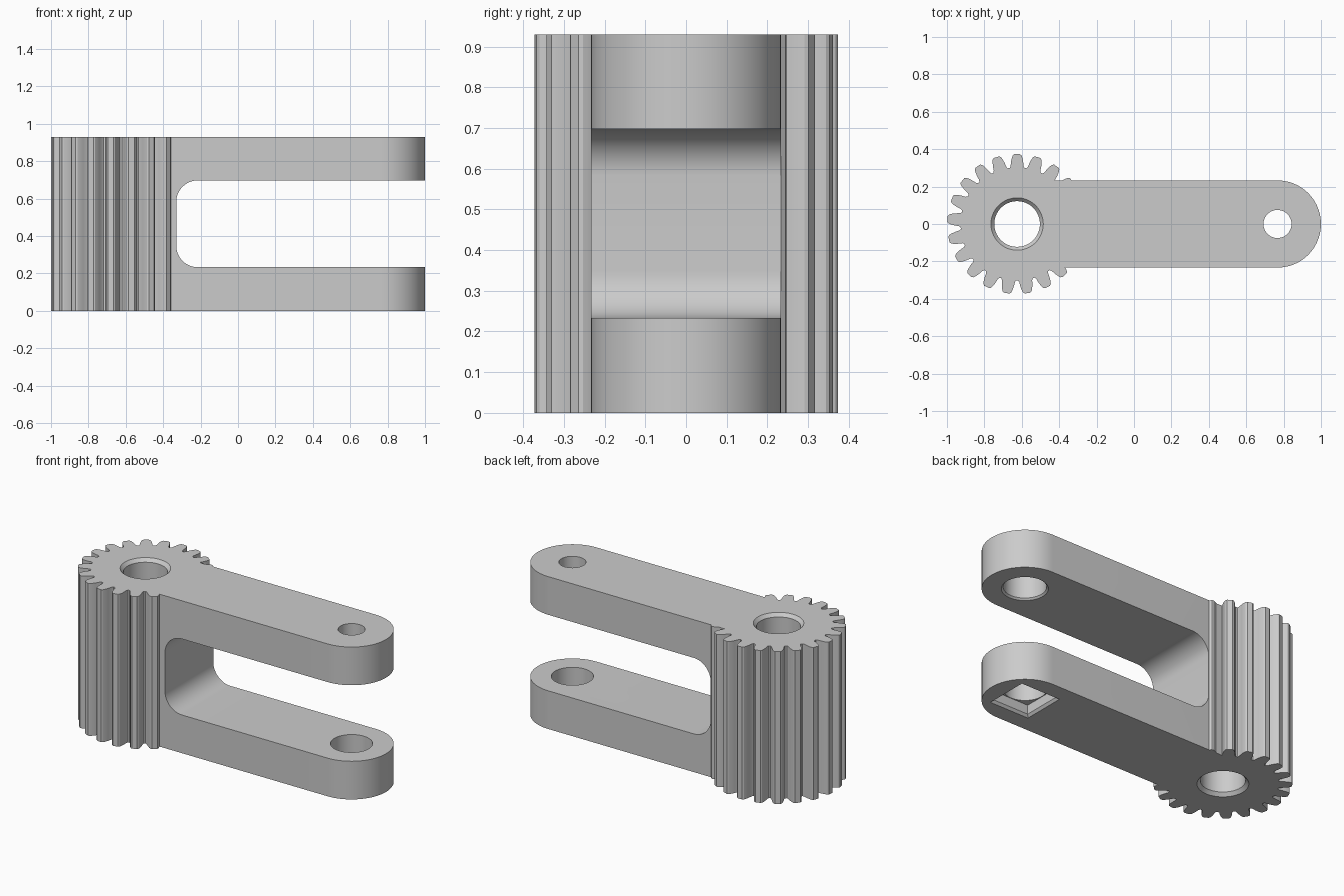
import bpy, bmesh
from math import sin, cos, pi, sqrt

HEIGHT = 0.93
GEAR_X, PIN_X = -0.625, 0.767
ARM_R = 0.233
ARM_T = 0.233
TEETH = 21

if "Cube" in bpy.data.objects:
    bpy.data.objects.remove(bpy.data.objects["Cube"])

grey = bpy.data.materials.new("plain grey")
grey.use_nodes = True
grey.diffuse_color = (0.6, 0.6, 0.6, 1)
grey.node_tree.nodes["Principled BSDF"].inputs["Base Color"].default_value = (0.6, 0.6, 0.6, 1)


def finish(name, bm):
    bmesh.ops.recalc_face_normals(bm, faces=bm.faces)
    mesh = bpy.data.meshes.new(name)
    bm.to_mesh(mesh)
    bm.free()
    mesh.materials.append(grey)
    obj = bpy.data.objects.new(name, mesh)
    bpy.context.collection.objects.link(obj)
    return obj


def extrude(name, outline, direction):
    """Prism from a closed outline of 3D points."""
    bm = bmesh.new()
    face = bm.faces.new([bm.verts.new(p) for p in outline])
    new = bmesh.ops.extrude_face_region(bm, geom=[face])["geom"]
    bmesh.ops.translate(bm, vec=direction, verts=[v for v in new if isinstance(v, bmesh.types.BMVert)])
    return finish(name, bm)


def lathe(name, x, profile, sides=64, turn=0.0):
    """Solid of revolution from (radius, z) pairs about a vertical axis."""
    bm = bmesh.new()
    rings = [[bm.verts.new((x + r * cos(turn + 2 * pi * i / sides),
                            r * sin(turn + 2 * pi * i / sides), z))
              for i in range(sides)] for r, z in profile]
    for low, high in zip(rings, rings[1:]):
        for i in range(sides):
            j = (i + 1) % sides
            bm.faces.new((low[i], low[j], high[j], high[i]))
    bm.faces.new(rings[0])
    bm.faces.new(rings[-1])
    return finish(name, bm)


def combine(body, tool, operation):
    mod = body.modifiers.new(operation.lower(), "BOOLEAN")
    mod.operation, mod.solver, mod.object = operation, "EXACT", tool
    bpy.context.view_layer.objects.active = body
    bpy.ops.object.modifier_apply(modifier=mod.name)
    bpy.data.objects.remove(tool)


def arc(cx, cy, r, start, end, steps):
    return [(cx + r * cos(start + (end - start) * i / steps),
             cy + r * sin(start + (end - start) * i / steps)) for i in range(steps + 1)]


# Gear: one tooth flank (radius, half width), mirrored and repeated
flank = [(0.302, 0.040), (0.311, 0.035), (0.335, 0.0325), (0.355, 0.028), (0.368, 0.023), (0.374, 0.015)]
tooth = [(r, -w / r) for r, w in flank] + [(r, w / r) for r, w in reversed(flank)]
outline = []
for k in range(TEETH):
    mid = pi / 2 + 2 * pi * k / TEETH
    outline += [(GEAR_X + r * cos(mid + a), r * sin(mid + a), 0) for r, a in tooth]
body = extrude("gear_arm_clevis", outline, (0, 0, HEIGHT))

# Arm block with a rounded end
profile = [(GEAR_X, -ARM_R)] + arc(PIN_X, 0, ARM_R, -pi / 2, pi / 2, 40) + [(GEAR_X, ARM_R)]
combine(body, extrude("arm_block", [(x, y, 0) for x, y in profile], (0, 0, HEIGHT)), "UNION")

# Slot between the two arms, with rounded inner corners
slot_x, fillet, top = -0.33, 0.115, HEIGHT - ARM_T
slot = ([(1.2, ARM_T)] + [(1.2, top)]
        + arc(slot_x + fillet, top - fillet, fillet, pi / 2, pi, 12)
        + arc(slot_x + fillet, ARM_T + fillet, fillet, pi, 1.5 * pi, 12))
combine(body, extrude("slot_cutter", [(x, -0.6, z) for x, z in slot], (0, 1.2, 0)), "DIFFERENCE")

# Chamfered shaft bore through the gear
bore, lip, c = 0.122, 0.14, 0.02
combine(body, lathe("bore_cutter", GEAR_X, [
    (lip + c, -c), (lip, 0), (bore, c), (bore, HEIGHT - c), (lip, HEIGHT), (lip + c, HEIGHT + c)]),
    "DIFFERENCE")

# Upper arm: narrow hole above a wide counterbore with a chamfered mouth
wide, narrow = 0.117, 0.075
combine(body, lathe("upper_hole_cutter", PIN_X, [
    (wide + 0.02, top - 0.01), (wide + 0.01, top), (wide, top + 0.01),
    (wide, top + 0.16), (narrow, top + 0.16), (narrow, HEIGHT + 0.1)]), "DIFFERENCE")

# Lower arm: wide hole opening into a square pocket underneath
combine(body, lathe("lower_hole_cutter", PIN_X, [(wide, 0.03), (wide, ARM_T + 0.1)]), "DIFFERENCE")
combine(body, lathe("square_pocket_cutter", PIN_X, [
    (0.146 * sqrt(2), -0.015), (0.132 * sqrt(2), 0), (0.12 * sqrt(2), 0.015), (0.12 * sqrt(2), 0.07)],
    sides=4, turn=pi / 4), "DIFFERENCE")

# Smooth curved walls, keep hard edges
bpy.ops.object.select_all(action="DESELECT")
body.select_set(True)
bpy.context.view_layer.objects.active = body
bpy.ops.object.shade_smooth_by_angle(angle=0.5)
